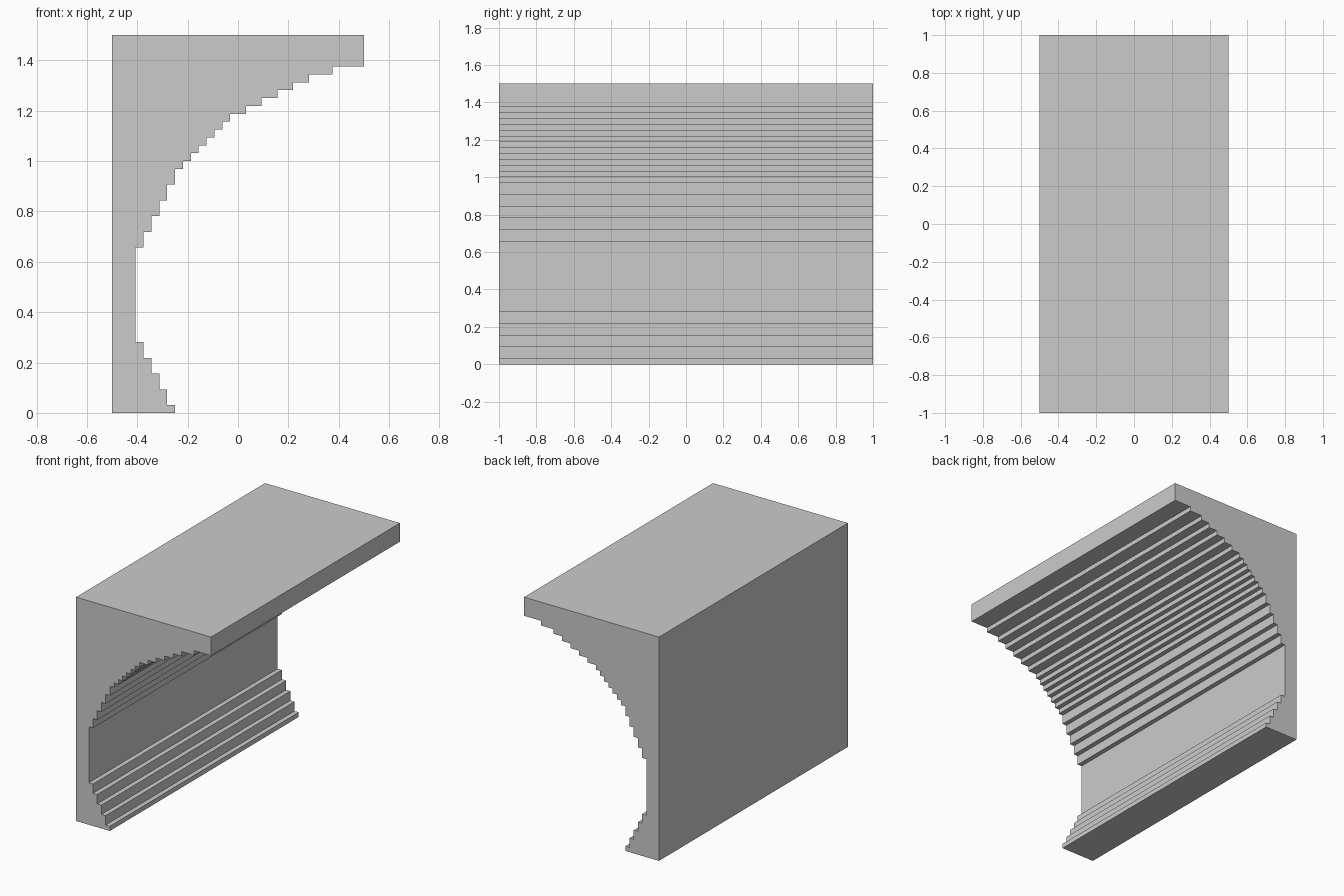
import bpy, bmesh

if "Cube" in bpy.data.objects:
    bpy.data.objects.remove(bpy.data.objects["Cube"])

U = 1 / 32   # step grid unit
HALF = 1.0   # half length along y

# Stepped profile runs in grid units: (x change, rise, repeats)
runs = [(0, 1, 1), (-1, 2, 4), (-1, 12, 1), (1, 2, 5),
        (1, 1, 7), (2, 1, 5), (3, 1, 1), (4, 4, 1)]
x, z = -8, 0
profile = [(-16, 0), (x, z)]
for dx, dz, count in runs:
    for _ in range(count):
        if dx:
            x += dx
            profile.append((x, z))
        z += dz
        profile.append((x, z))
profile.append((-16, z))

# Extrude the profile along y
bm = bmesh.new()
face = bm.faces.new([bm.verts.new((px * U, -HALF, pz * U)) for px, pz in profile])
out = bmesh.ops.extrude_face_region(bm, geom=[face], use_keep_orig=True)
moved = [v for v in out["geom"] if isinstance(v, bmesh.types.BMVert)]
bmesh.ops.translate(bm, verts=moved, vec=(0, 2 * HALF, 0))
bmesh.ops.recalc_face_normals(bm, faces=bm.faces[:])

mesh = bpy.data.meshes.new("stepped_cove_block")
bm.to_mesh(mesh)
bm.free()
obj = bpy.data.objects.new("stepped_cove_block", mesh)
bpy.context.collection.objects.link(obj)
